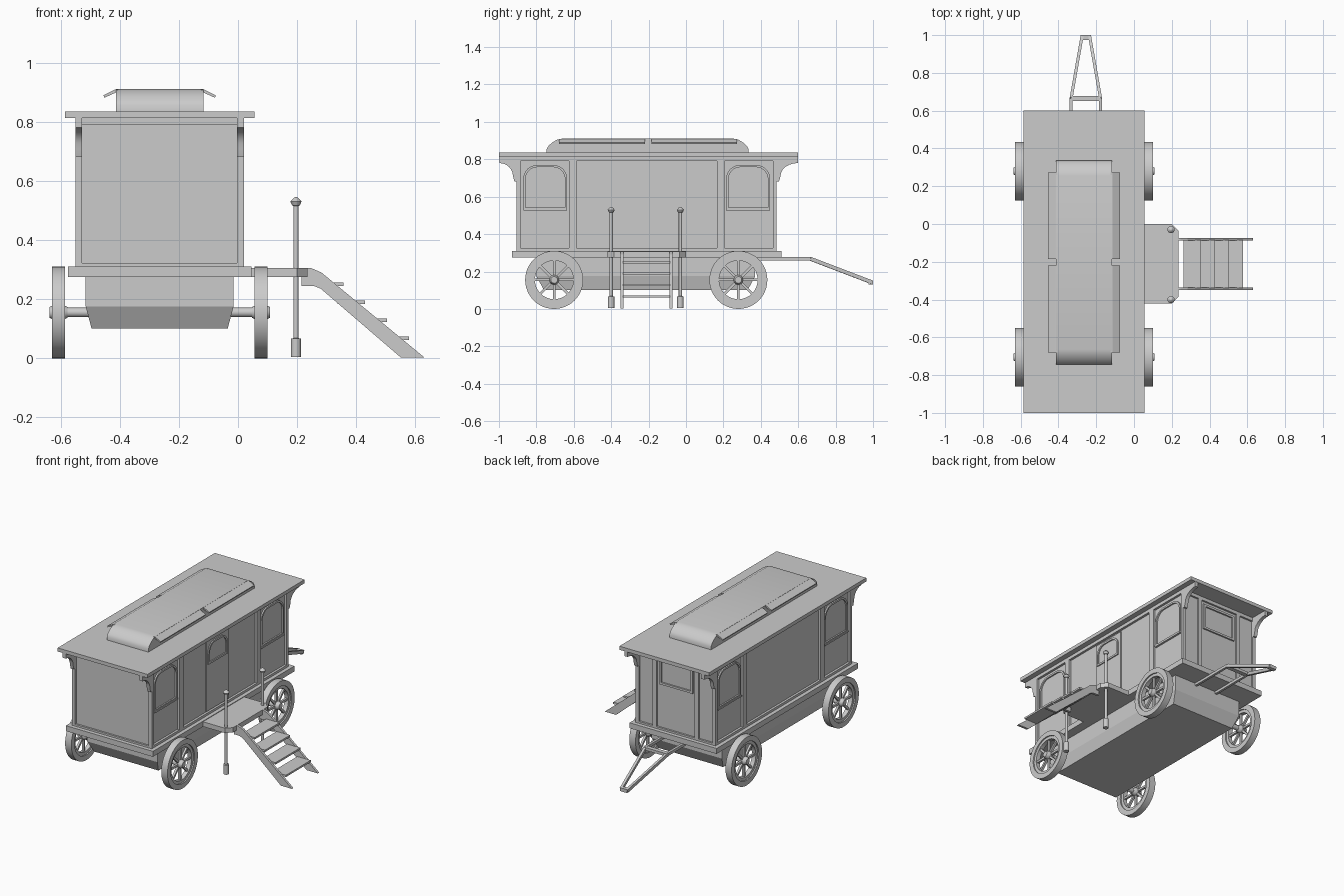
import bpy, bmesh, math
from mathutils import Matrix, Vector

if "Cube" in bpy.data.objects:
    bpy.data.objects.remove(bpy.data.objects["Cube"])

grey = bpy.data.materials.new("plain_grey")
grey.use_nodes = True
grey.diffuse_color = (0.6, 0.6, 0.6, 1)
grey.node_tree.nodes["Principled BSDF"].inputs["Base Color"].default_value = (0.6, 0.6, 0.6, 1)

CX = -0.265                 # centre line of the wagon
FRONT, BACK = -0.905, 0.485  # body ends
SIDES = ((1, "left"), (-1, "right"))


def finish(name, bm, smooth=False):
    bmesh.ops.recalc_face_normals(bm, faces=bm.faces)
    mesh = bpy.data.meshes.new(name)
    bm.to_mesh(mesh)
    bm.free()
    mesh.materials.append(grey)
    ob = bpy.data.objects.new(name, mesh)
    bpy.context.collection.objects.link(ob)
    if smooth:
        bpy.ops.object.select_all(action="DESELECT")
        ob.select_set(True)
        bpy.context.view_layer.objects.active = ob
        bpy.ops.object.shade_smooth_by_angle(angle=math.radians(35))
    return ob


def place(axis, u, v, h):
    return {"x": (h, u, v), "y": (u, h, v), "z": (u, v, h)}[axis]


def prism(name, pts, axis, a, b, hole=None, smooth=False):
    """Extrude an outline along an axis, optionally with a matching inner outline."""
    bm = bmesh.new()
    loops = [[bm.verts.new(place(axis, u, v, h)) for u, v in ring]
             for ring in ([pts, hole] if hole else [pts]) for h in (a, b)]
    n = len(pts)
    pairs = [(0, 1), (2, 3), (0, 2), (1, 3)] if hole else [(0, 1)]
    for p, q in pairs:
        for i in range(n):
            j = (i + 1) % n
            bm.faces.new((loops[p][i], loops[p][j], loops[q][j], loops[q][i]))
    if not hole:
        bm.faces.new(loops[0])
        bm.faces.new(loops[1])
    return finish(name, bm, smooth)


def box(name, x0, x1, y0, y1, z0, z1):
    return prism(name, [(x0, y0), (x1, y0), (x1, y1), (x0, y1)], "z", z0, z1)


def lathe(name, profile, centre, axis="z", steps=32):
    """Spin (radius, height) points round an axis through centre."""
    bm = bmesh.new()
    verts = [bm.verts.new((r, 0, h)) for r, h in profile]
    edges = [bm.edges.new(e) for e in zip(verts, verts[1:])]
    bmesh.ops.spin(bm, geom=verts + edges, cent=(0, 0, 0), axis=(0, 0, 1),
                   angle=math.tau, steps=steps)
    bmesh.ops.remove_doubles(bm, verts=bm.verts, dist=0.0001)
    turn = Matrix.Rotation(math.pi / 2, 4, "Y") if axis == "x" else Matrix()
    bm.transform(Matrix.Translation(centre) @ turn)
    return finish(name, bm, True)


def bar(name, a, b, width, depth):
    """Rectangular beam between two points."""
    a, b = Vector(a), Vector(b)
    bm = bmesh.new()
    bmesh.ops.create_cube(bm, size=1)
    bm.transform(Matrix.Translation((a + b) / 2) @ (b - a).to_track_quat("Y", "Z").to_matrix().to_4x4()
                 @ Matrix.Diagonal((width, (b - a).length, depth, 1)))
    return finish(name, bm)


def arch(u0, u1, v0, v1, r, inset=0):
    """Rectangle with rounded top corners."""
    u0, u1, v0, v1, r = u0 + inset, u1 - inset, v0 + inset, v1 - inset, r - inset
    pts = [(u0, v0), (u1, v0)]
    for cu, start in ((u1 - r, 0), (u0 + r, 90)):
        for k in range(7):
            t = math.radians(start + 15 * k)
            pts.append((cu + r * math.cos(t), v1 - r + r * math.sin(t)))
    return pts


def window(name, s, u0, u1, v0, v1, r, base, depth):
    prism(name + "_frame", arch(u0, u1, v0, v1, r), "x", CX + s * base,
          CX + s * (base + depth), hole=arch(u0, u1, v0, v1, r, 0.012))


# Body, floor and roof
box("body", CX - 0.27, CX + 0.27, FRONT + 0.012, BACK - 0.012, 0.3, 0.815)
box("floor", CX - 0.31, CX + 0.31, -0.93, 0.51, 0.275, 0.31)
box("roof", CX - 0.32, CX + 0.32, -1, 0.6, 0.812, 0.835)

# Belly box tapering underneath
bm = bmesh.new()
bmesh.ops.create_cube(bm, size=1)
bm.transform(Matrix.Translation((CX, -0.215, 0.225)) @ Matrix.Diagonal((0.5, 1.17, 0.1, 1)))
low = min(bm.faces, key=lambda f: f.calc_center_median().z)
low = bmesh.ops.extrude_discrete_faces(bm, faces=[low])["faces"][0]
rim = [v.co.copy() for v in low.verts]
for v, co in zip(low.verts, rim):
    v.co = (CX + (co.x - CX) * 0.92, -0.215 + (co.y + 0.215) * 0.93, 0.1)
bmesh.ops.remove_doubles(bm, verts=bm.verts, dist=0.0001)
finish("belly_box", bm)

# Rails, pillars, windows and roof brackets on both sides
for s, side in SIDES:
    inner, outer = sorted((CX + s * 0.262, CX + s * 0.285))
    for z0, z1, rail in ((0.305, 0.325, "lower"), (0.79, 0.813, "upper")):
        box(f"{side}_{rail}_rail", inner, outer, FRONT, BACK, z0, z1)
    for i, (y0, y1) in enumerate(((FRONT, -0.885), (-0.625, -0.585), (0.165, 0.205), (0.465, BACK))):
        box(f"{side}_pillar_{i + 1}", inner, outer, y0, y1, 0.31, 0.812)
    for y0, end in ((-0.87, "front"), (0.215, "back")):
        window(f"{side}_{end}_window", s, y0, y0 + 0.235, 0.53, 0.77, 0.075, 0.268, 0.011)
        box(f"{side}_{end}_sill", *sorted((CX + s * 0.268, CX + s * 0.283)), y0, y0 + 0.235, 0.525, 0.535)
    for d, wall, edge, end in ((-1, FRONT, -0.998, "front"), (1, BACK, 0.598, "back")):
        c = abs(edge - wall) - 0.02
        curve = [(edge - d * c * math.sin(math.radians(15 * k)),
                  0.71 + 0.07 * math.cos(math.radians(15 * k))) for k in range(7)]
        prism(f"{side}_{end}_bracket", [(wall - d * 0.01, 0.813), (edge, 0.813)] + curve +
              [(wall + d * 0.012, 0.68), (wall - d * 0.01, 0.68)], "x", inner, outer, smooth=True)

# Rails on the end walls
for y0, y1, end in ((FRONT, FRONT + 0.02, "front"), (BACK - 0.02, BACK, "back")):
    for z0, z1, rail in ((0.305, 0.322, "lower"), (0.79, 0.813, "upper")):
        box(f"{end}_{rail}_rail", CX - 0.28, CX + 0.28, y0, y1, z0, z1)

# Back wall pillars and window
for s, side in SIDES:
    box(f"back_{side}_pillar", CX + s * 0.15 - 0.014, CX + s * 0.15 + 0.014, BACK - 0.02, BACK, 0.31, 0.812)
outline = [(CX + x, z) for x, z in ((-0.12, 0.6), (0.12, 0.6), (0.12, 0.77), (-0.12, 0.77))]
opening = [(CX + (x - CX) * 0.88, 0.685 + (z - 0.685) * 0.84) for x, z in outline]
prism("back_window_frame", outline, "y", BACK - 0.014, BACK - 0.002, hole=opening)

# Side door
box("door", CX + 0.265, CX + 0.277, -0.34, -0.11, 0.33, 0.78)
window("door_window", 1, -0.325, -0.13, 0.63, 0.767, 0.065, 0.276, 0.008)

# Raised skylight with rounded ends and tilted side flaps
half = [(0.54, 0.83), (0.54, 0.855), (0.53, 0.872), (0.51, 0.89), (0.485, 0.905), (0.46, 0.91)]
prism("skylight", [(-0.205 + y, z) for y, z in half] + [(-0.205 - y, z) for y, z in reversed(half)],
      "x", CX - 0.148, CX + 0.148, smooth=True)
for s, side in SIDES:
    flap = [(CX + s * x, z) for x, z in ((0.14, 0.909), (0.15, 0.909), (0.19, 0.889), (0.187, 0.881), (0.14, 0.902))]
    for y0, y1, end in ((-0.68, -0.22), (-0.185, 0.273)) and ((-0.68, -0.22, "front"), (-0.185, 0.273, "back")):
        prism(f"skylight_{side}_{end}_flap", flap, "y", y0, y1)

# Axles and spoked wheels
for y, end in ((-0.705, "front"), (0.28, "back")):
    lathe(f"{end}_axle", [(0, -0.36), (0.016, -0.36), (0.016, 0.36), (0, 0.36)], (CX, y, 0.155), "x", 16)
    for s, side in SIDES:
        name, c = f"{end}_{side}_wheel", Vector((CX + s * 0.3425, y, 0.155))
        lathe(name + "_tyre", [(0.122, -0.022), (0.155, -0.022), (0.155, 0.022), (0.122, 0.022), (0.122, -0.022)],
              c, "x", 48)
        lathe(name + "_rim", [(0.103, -0.014), (0.124, -0.014), (0.124, 0.014), (0.103, 0.014), (0.103, -0.014)],
              c, "x", 48)
        lathe(name + "_hub", [(0, -0.03), (0.018, -0.03), (0.026, -0.015), (0.026, 0.015), (0.018, 0.031), (0, 0.031)],
              c, "x", 24)
        for k in range(8):
            t = k * math.pi / 4
            d = Vector((0, math.cos(t), math.sin(t)))
            bar(f"{name}_spoke_{k + 1}", c + d * 0.02, c + d * 0.106, 0.014, 0.014)

# Porch with two posts
prism("porch", [(0.03, -0.42), (0.2, -0.42), (0.235, -0.385), (0.235, -0.035), (0.2, 0), (0.03, 0)], "z", 0.275, 0.306)
for y, end in ((-0.4, "front"), (-0.03, "back")):
    lathe(f"{end}_post", [(0, 0.005), (0.017, 0.005), (0.017, 0.066), (0.009, 0.068), (0.009, 0.515), (0.013, 0.517),
                          (0.019, 0.53), (0.008, 0.542), (0, 0.546)], (0.196, y, 0), "z", 16)

# Stairs
stringer = [(0.215, 0.306), (0.245, 0.306), (0.282, 0.29), (0.63, 0.003), (0.55, 0.003), (0.28, 0.235),
            (0.255, 0.245), (0.215, 0.245)]
for y, end in ((-0.35, "front"), (-0.088, "back")):
    prism(f"{end}_stringer", stringer, "y", y, y + 0.015)
for i in range(4):
    x, z = 0.262 + 0.074 * i, 0.244 - 0.061 * i
    box(f"tread_{i + 1}", x, x + 0.094, -0.338, -0.085, z, z + 0.012)

# Drawbar
for s, side in SIDES:
    knee = (CX + s * 0.078 + 0.01, 0.665, 0.268)
    bar(f"drawbar_{side}_beam", (knee[0], 0.35, 0.268), knee, 0.016, 0.018)
    bar(f"drawbar_{side}_arm", knee, (CX + 0.01 + s * 0.02, 0.995, 0.142), 0.016, 0.02)
box("drawbar_crossbar", CX - 0.072, CX + 0.092, 0.65, 0.678, 0.258, 0.276)
box("drawbar_tip", CX - 0.015, CX + 0.035, 0.975, 1, 0.131, 0.153)
